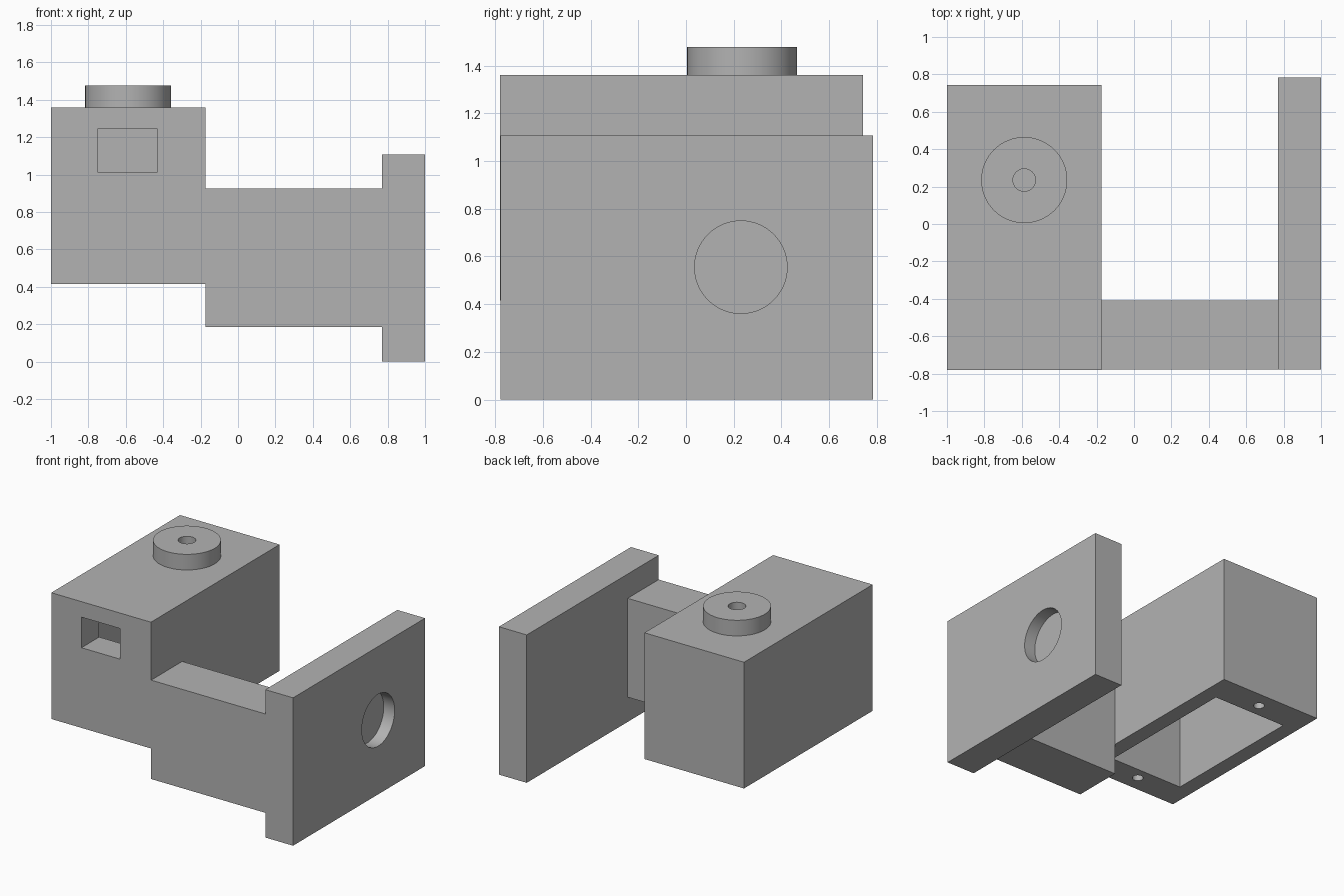
import bpy
import math

default_cube = bpy.data.objects.get("Cube")
if default_cube:
    bpy.data.objects.remove(default_cube, do_unlink=True)

grey = bpy.data.materials.new("plain_grey")
grey.use_nodes = True
colour = (0.45, 0.45, 0.45, 1)
grey.diffuse_color = colour
grey.node_tree.nodes["Principled BSDF"].inputs["Base Color"].default_value = colour


def block(name, x, y, z):
    """Box spanning the given (low, high) ranges."""
    spans = (x, y, z)
    bpy.ops.mesh.primitive_cube_add(size=1, location=[sum(s) / 2 for s in spans])
    obj = bpy.context.object
    obj.name = name
    obj.scale = [s[1] - s[0] for s in spans]
    bpy.ops.object.transform_apply(location=False, rotation=False, scale=True)
    obj.data.materials.append(grey)
    return obj


def disc(name, radius, depth, centre, along_x=False):
    """Cylinder standing upright, or lying along x."""
    bpy.ops.mesh.primitive_cylinder_add(
        vertices=64, radius=radius, depth=depth, location=centre,
        rotation=(0, math.pi / 2 if along_x else 0, 0))
    obj = bpy.context.object
    obj.name = name
    obj.data.materials.append(grey)
    return obj


def cut(target, *cutters):
    """Subtract the cutters and discard them."""
    for cutter in cutters:
        cutter.hide_render = True
        mod = target.modifiers.new("cut", 'BOOLEAN')
        mod.operation = 'DIFFERENCE'
        mod.solver = 'EXACT'
        mod.object = cutter
        bpy.context.view_layer.objects.active = target
        bpy.ops.object.modifier_apply(modifier=mod.name)
        bpy.data.objects.remove(cutter, do_unlink=True)


def smooth(obj):
    bpy.ops.object.select_all(action='DESELECT')
    obj.select_set(True)
    bpy.context.view_layer.objects.active = obj
    bpy.ops.object.shade_smooth_by_angle(angle=math.radians(30))


KNOB_X, KNOB_Y = -0.587, 0.235

# Hollow housing, open underneath, with a front window and two screw holes
housing = block("housing", (-1, -0.175), (-0.78, 0.742), (0.415, 1.36))
cut(housing,
    block("cavity", (-0.885, -0.29), (-0.57, 0.52), (0.3, 1.245)),
    block("window", (-0.75, -0.43), (-0.9, -0.5), (1.015, 1.244)),
    *[disc("screw_hole", 0.037, 0.4, (KNOB_X, y, 0.415)) for y in (-0.66, 0.62)])
smooth(housing)

# Round knob with a centre hole
knob = disc("knob", 0.23, 0.117, (KNOB_X, KNOB_Y, 1.4185))
cut(knob, disc("knob_hole", 0.06, 0.4, (KNOB_X, KNOB_Y, 1.561)))
smooth(knob)

# Bridge joining the housing to the side plate
block("bridge", (-0.175, 0.77), (-0.777, -0.41), (0.185, 0.925))

# Side plate with a shallow round recess on its outer face
plate = block("side_plate", (0.77, 1), (-0.777, 0.784), (0, 1.107))
cut(plate, disc("recess", 0.194, 0.2, (1.01, 0.23, 0.555), along_x=True))
smooth(plate)
